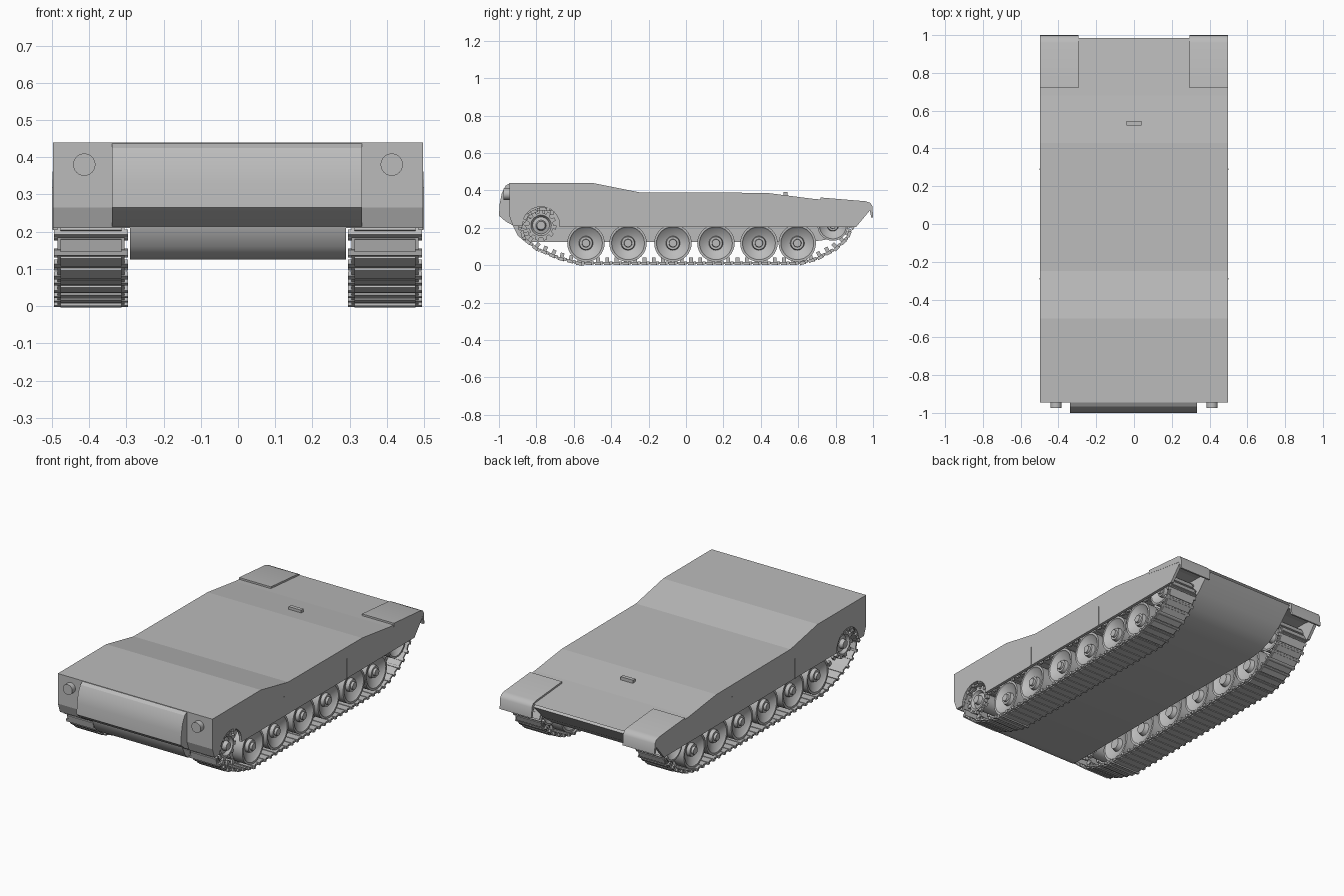
import bpy, bmesh, math
from mathutils import Matrix, Vector

cube = bpy.data.objects.get("Cube")
if cube:
    bpy.data.objects.remove(cube, do_unlink=True)

GREY = (0.5, 0.5, 0.5, 1)
paint = bpy.data.materials.new("plain_grey")
paint.use_nodes = True
paint.diffuse_color = GREY
paint.node_tree.nodes["Principled BSDF"].inputs["Base Color"].default_value = GREY


def finish(name, bm, mirror=False, smooth=None):
    """Turn a bmesh into an object, optionally mirrored across x."""
    bmesh.ops.recalc_face_normals(bm, faces=bm.faces)
    mesh = bpy.data.meshes.new(name)
    bm.to_mesh(mesh)
    bm.free()
    mesh.materials.append(paint)
    if smooth:
        mesh.polygons.foreach_set("use_smooth", [True] * len(mesh.polygons))
        mesh.set_sharp_from_angle(angle=math.radians(smooth))
    obj = bpy.data.objects.new(name, mesh)
    bpy.context.collection.objects.link(obj)
    if mirror:
        obj.modifiers.new("both_sides", "MIRROR")
    return obj


def slab(name, outline, x0, x1, mirror=False, smooth=None):
    """Extrude a (y, z) outline from x0 to x1."""
    bm = bmesh.new()
    face = bm.faces.new([bm.verts.new((x0, y, z)) for y, z in outline])
    new = bmesh.ops.extrude_face_region(bm, geom=[face])["geom"]
    moved = [v for v in new if isinstance(v, bmesh.types.BMVert)]
    bmesh.ops.translate(bm, verts=moved, vec=(x1 - x0, 0, 0))
    return finish(name, bm, mirror, smooth)


def add_box(bm, size, matrix):
    bmesh.ops.create_cube(bm, size=1, matrix=matrix @ Matrix.Diagonal((*size, 1)))


def lathe(bm, profile, y, z, sides=32):
    """Spin an (x, radius) profile around an axle running along x."""
    verts = [bm.verts.new((x, y, z + r)) for x, r in profile]
    edges = [bm.edges.new(pair) for pair in zip(verts, verts[1:])]
    bmesh.ops.spin(bm, geom=verts + edges, cent=(0, y, z), axis=(1, 0, 0),
                   angle=math.tau, steps=sides, use_duplicate=False)
    bmesh.ops.remove_doubles(bm, verts=bm.verts, dist=0.0001)


# Upper hull with front lip hanging ahead of the tracks
DECK = [(-0.945, 0.44), (-0.5, 0.44), (-0.25, 0.39), (0.43, 0.387),
        (0.68, 0.355), (0.985, 0.33)]
slab("upper_hull", DECK + [(0.95, 0.315), (-0.895, 0.315), (-0.9, 0.215),
                           (-0.925, 0.21), (-0.945, 0.265)], -0.48, 0.48)

# Lower hull between the tracks
slab("lower_hull", [(-0.93, 0.34), (0.97, 0.325), (0.985, 0.315), (0.9, 0.225),
                    (0.82, 0.165), (0.74, 0.135), (0.66, 0.125), (-0.84, 0.125),
                    (-0.87, 0.132), (-0.9, 0.16), (-0.93, 0.22)],
     -0.29, 0.29, smooth=30)

# Rounded nose plate
slab("nose_plate", [(-0.94, 0.44), (-0.965, 0.425), (-0.985, 0.385),
                    (-0.996, 0.33), (-1.0, 0.265), (-0.965, 0.235),
                    (-0.92, 0.21)], -0.338, 0.333, smooth=30)

# Side skirts with an arch around the drive sprocket
SPROCKET = (-0.775, 0.213)
arch = [(SPROCKET[0] + 0.1 * math.cos(a), SPROCKET[1] + 0.1 * math.sin(a))
        for a in [math.pi * i / 12 for i in range(13)]]
slab("side_skirt", DECK + [(0.985, 0.295), (0.91, 0.205), (-0.675, 0.205)] + arch
     + [(-0.877, 0.21), (-0.925, 0.21), (-0.945, 0.265)], 0.48, 0.497, mirror=True)

# Thin skirt joints
bm = bmesh.new()
for y in (-0.29, 0.29):
    add_box(bm, (0.006, 0.008, 0.115), Matrix.Translation((0.497, y, 0.263)))
finish("skirt_joints", bm, mirror=True)

# Rear mudguards with rolled ends
slab("rear_mudguard", [(0.72, 0.362), (0.96, 0.342), (0.985, 0.334), (0.997, 0.315),
                       (1.0, 0.255), (0.99, 0.255), (0.982, 0.3), (0.72, 0.34)],
     0.293, 0.498, mirror=True, smooth=40)

# Headlights
bm = bmesh.new()
bmesh.ops.create_cone(bm, cap_ends=True, segments=24, radius1=0.03, radius2=0.03, depth=0.05,
                      matrix=Matrix.Translation((0.413, -0.95, 0.38))
                      @ Matrix.Rotation(math.pi / 2, 4, "X"))
finish("headlight", bm, mirror=True, smooth=40)

# Small periscope on the deck
bm = bmesh.new()
add_box(bm, (0.08, 0.022, 0.022), Matrix.Translation((0, 0.533, 0.38)))
finish("deck_periscope", bm)

# Double road wheels, dished on both faces, and the rear idler
WHEEL = [(0.31, 0), (0.31, 0.03), (0.335, 0.038), (0.322, 0.08), (0.315, 0.088),
         (0.315, 0.1), (0.385, 0.1), (0.385, 0.07), (0.405, 0.07), (0.405, 0.1),
         (0.472, 0.1), (0.472, 0.088), (0.464, 0.082), (0.445, 0.038),
         (0.465, 0.034), (0.465, 0.022), (0.478, 0.02), (0.478, 0)]
for i, y in enumerate((-0.535, -0.31, -0.07, 0.16, 0.39, 0.595)):
    bm = bmesh.new()
    lathe(bm, WHEEL, y, 0.118)
    finish(f"road_wheel_{i + 1}", bm, mirror=True, smooth=35)
bm = bmesh.new()
lathe(bm, [(x, r * 0.82) for x, r in WHEEL], 0.785, 0.213)
finish("rear_idler", bm, mirror=True, smooth=35)

# Drive sprocket: hub drum with two toothed rings
bm = bmesh.new()
lathe(bm, [(0.31, 0), (0.31, 0.066), (0.335, 0.066), (0.335, 0.05), (0.45, 0.05),
           (0.45, 0.066), (0.472, 0.066), (0.472, 0.055), (0.455, 0.045),
           (0.46, 0.028), (0.482, 0.022), (0.482, 0)], *SPROCKET)
for i in range(11):
    turn = (Matrix.Translation((0, *SPROCKET)) @ Matrix.Rotation(math.tau * i / 11, 4, "X"))
    for x in (0.322, 0.461):
        add_box(bm, (0.02, 0.02, 0.028), turn @ Matrix.Translation((x, 0, 0.068)))
finish("drive_sprocket", bm, mirror=True, smooth=35)

# Track loop as (y, z) points
LOOP = [Vector(p) for p in (
    (-0.57, 0.012), (0.61, 0.012), (0.7, 0.037), (0.8, 0.09), (0.86, 0.145),
    (0.885, 0.21), (0.86, 0.265), (0.785, 0.298), (-0.775, 0.298), (-0.845, 0.27),
    (-0.88, 0.21), (-0.865, 0.145), (-0.8, 0.092), (-0.68, 0.04))]


def walk(points, count):
    """Evenly spaced positions and directions around a closed loop."""
    legs = list(zip(points, points[1:] + points[:1]))
    step = sum((b - a).length for a, b in legs) / count
    offset = 0.0
    for a, b in legs:
        length = (b - a).length
        while offset < length:
            yield a.lerp(b, offset / length), (b - a).normalized()
            offset += step
        offset -= length


# Track links: plate, outer pad, end connectors and guide horn
bm = bmesh.new()
for pos, t in walk(LOOP, 76):
    frame = Matrix(((1, 0, 0, 0.395), (0, t.x, -t.y, pos.x),
                    (0, t.y, t.x, pos.y), (0, 0, 0, 1)))
    add_box(bm, (0.18, 0.05, 0.01), frame)
    add_box(bm, (0.165, 0.034, 0.008), frame @ Matrix.Translation((0, 0, -0.008)))
    add_box(bm, (0.198, 0.016, 0.016), frame @ Matrix.Translation((0, 0.02, 0)))
    add_box(bm, (0.012, 0.02, 0.028), frame @ Matrix.Translation((0, 0, 0.016)))
finish("track", bm, mirror=True)
